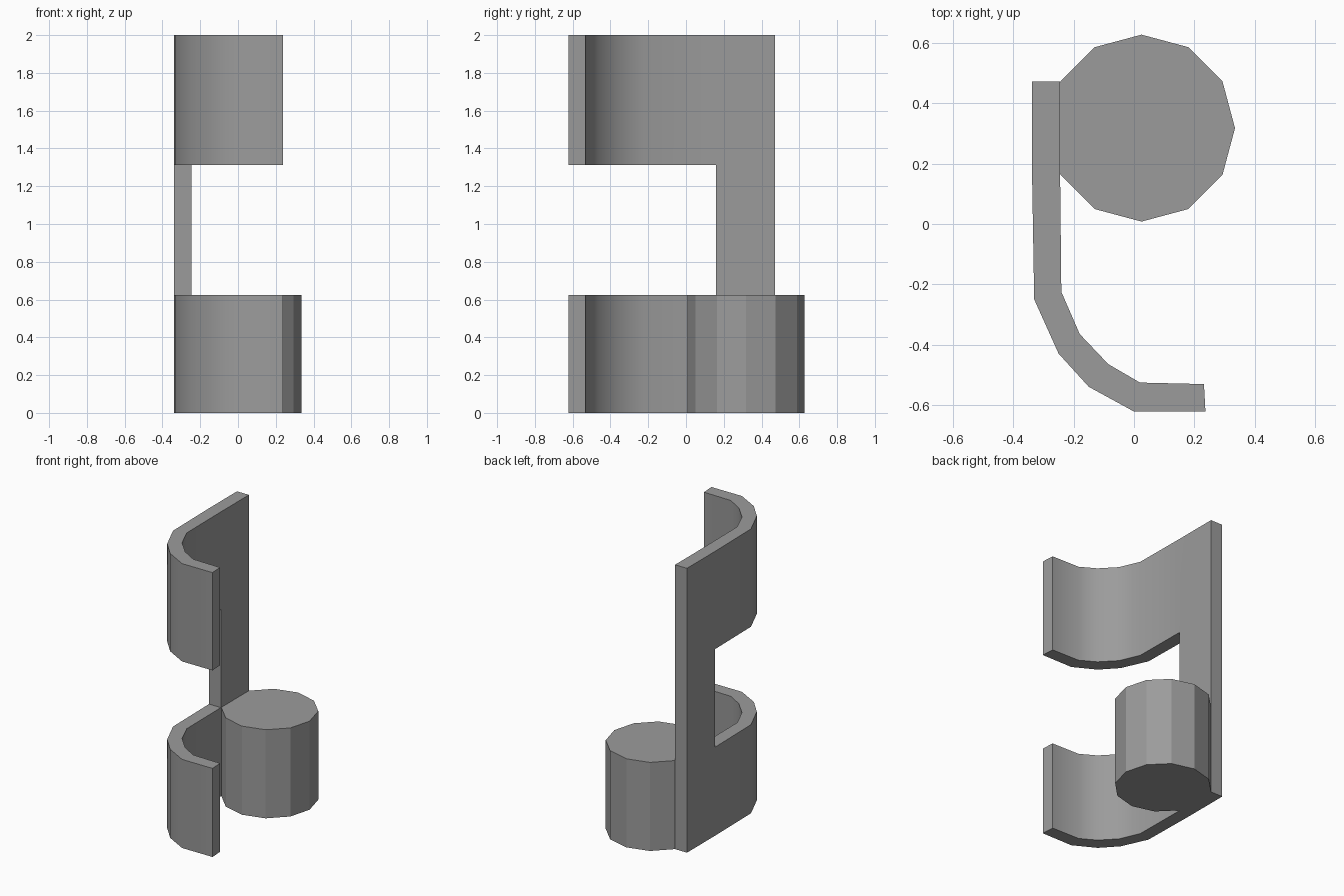
import bpy, bmesh, math

if "Cube" in bpy.data.objects:
    bpy.data.objects.remove(bpy.data.objects["Cube"], do_unlink=True)

# Single neutral grey
grey = bpy.data.materials.new("mid_grey")
grey.use_nodes = True
COLOUR = (0.33, 0.33, 0.33, 1)
grey.diffuse_color = COLOUR
grey.node_tree.nodes["Principled BSDF"].inputs["Base Color"].default_value = COLOUR


def finish(bm, name):
    bmesh.ops.remove_doubles(bm, verts=bm.verts[:], dist=1e-5)
    bmesh.ops.recalc_face_normals(bm, faces=bm.faces[:])
    mesh = bpy.data.meshes.new(name)
    bm.to_mesh(mesh)
    bm.free()
    obj = bpy.data.objects.new(name, mesh)
    bpy.context.collection.objects.link(obj)
    mesh.materials.append(grey)
    return obj


# Curved wall: plan sections (outer, inner) from the hook tip to the back edge
sections = [
    ((0.237, -0.622), (0.232, -0.531)),
    ((0.0, -0.622), (0.02, -0.526)),
    ((-0.15, -0.54), (-0.085, -0.465)),
    ((-0.25, -0.43), (-0.18, -0.365)),
    ((-0.331, -0.25), (-0.241, -0.225)),
    ((-0.338, 0.16), (-0.245, 0.16)),
    ((-0.338, 0.472), (-0.245, 0.472)),
]
levels = [0, 0.623, 1.312, 2]
last = len(sections) - 2

# Only the back spine is kept in the middle band, leaving two hooks
cells = {(i, k) for i in range(last + 1) for k in range(3) if k != 1 or i == last}
bm = bmesh.new()


def quad(*corners):
    bm.faces.new([bm.verts.new((*sections[i][s], levels[k])) for i, s, k in corners])


for i, k in sorted(cells):
    for s in (0, 1):
        quad((i, s, k), (i + 1, s, k), (i + 1, s, k + 1), (i, s, k + 1))
    for step in (0, 1):
        if (i + 2 * step - 1, k) not in cells:
            j = i + step
            quad((j, 0, k), (j, 1, k), (j, 1, k + 1), (j, 0, k + 1))
        if (i, k + 2 * step - 1) not in cells:
            z = k + step
            quad((i, 0, z), (i + 1, 0, z), (i + 1, 1, z), (i, 1, z))
wall = finish(bm, "curved_wall")
bpy.ops.object.select_all(action='DESELECT')
wall.select_set(True)
bpy.context.view_layer.objects.active = wall
bpy.ops.object.shade_smooth_by_angle(angle=math.radians(29))

# Twelve-sided drum against the wall
bm = bmesh.new()
bmesh.ops.create_cone(bm, cap_ends=True, segments=12, radius1=0.31, radius2=0.31, depth=levels[1])
bmesh.ops.translate(bm, verts=bm.verts[:], vec=(0.025, 0.318, levels[1] / 2))
finish(bm, "drum")
